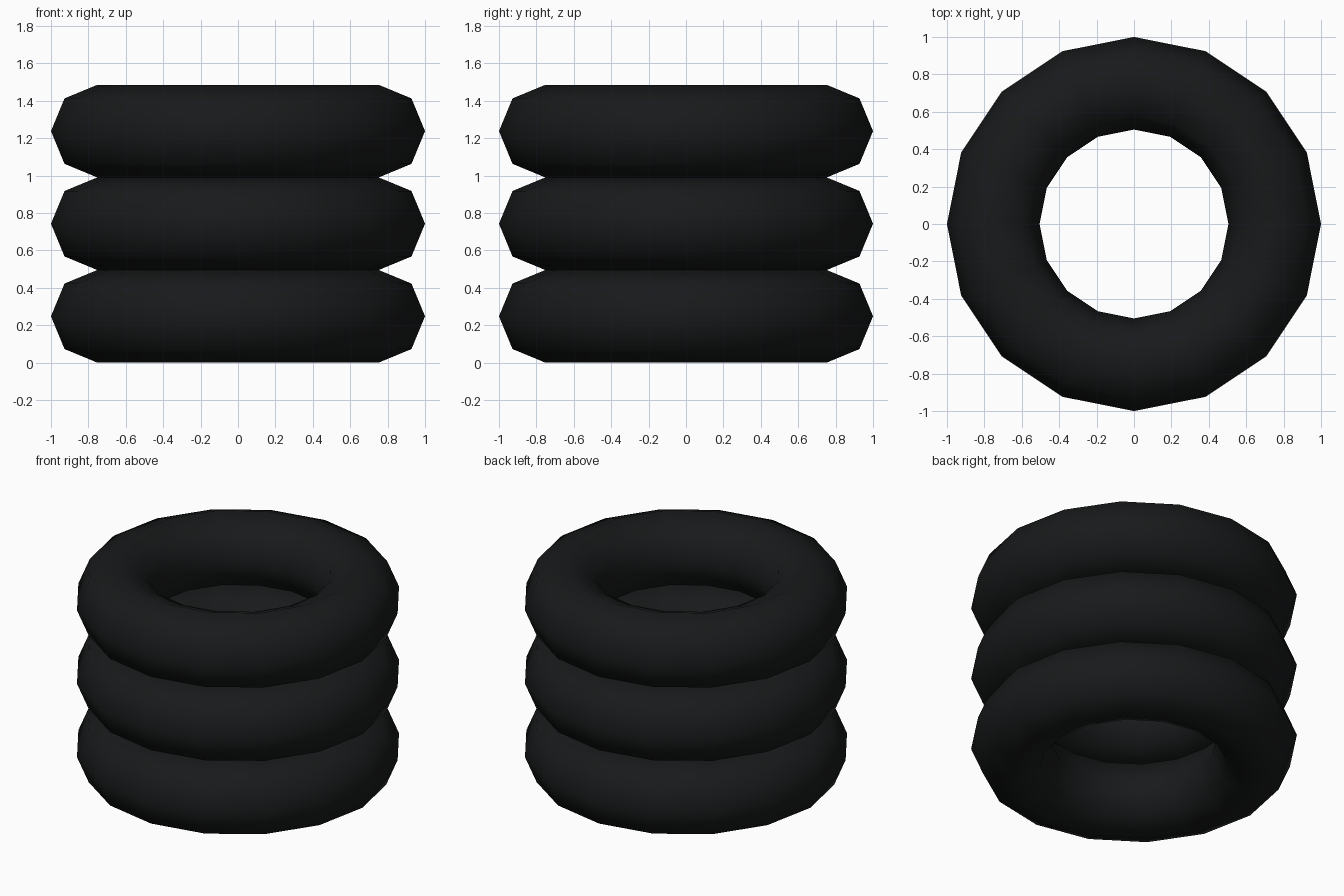
import bpy

if "Cube" in bpy.data.objects:
    bpy.data.objects.remove(bpy.data.objects["Cube"])

# Shared dark rubber
rubber = bpy.data.materials.new("black_rubber")
rubber.diffuse_color = (0.009, 0.01, 0.0105, 1)
rubber.use_nodes = True
rubber.node_tree.nodes["Principled BSDF"].inputs["Base Color"].default_value = rubber.diffuse_color

MINOR = 0.2475          # tube radius
MAJOR = 1.0 - MINOR     # ring radius


def tyre(name, z):
    bpy.ops.mesh.primitive_torus_add(
        location=(0, 0, z), major_radius=MAJOR, minor_radius=MINOR,
        major_segments=16, minor_segments=8)
    ob = bpy.context.object
    ob.name = name
    bpy.ops.object.shade_smooth()
    ob.data.materials.append(rubber)


# Three low-poly tyres stacked so they just touch
for i, label in enumerate(("bottom", "middle", "top")):
    tyre(label + "_tyre", MINOR * (2 * i + 1))
